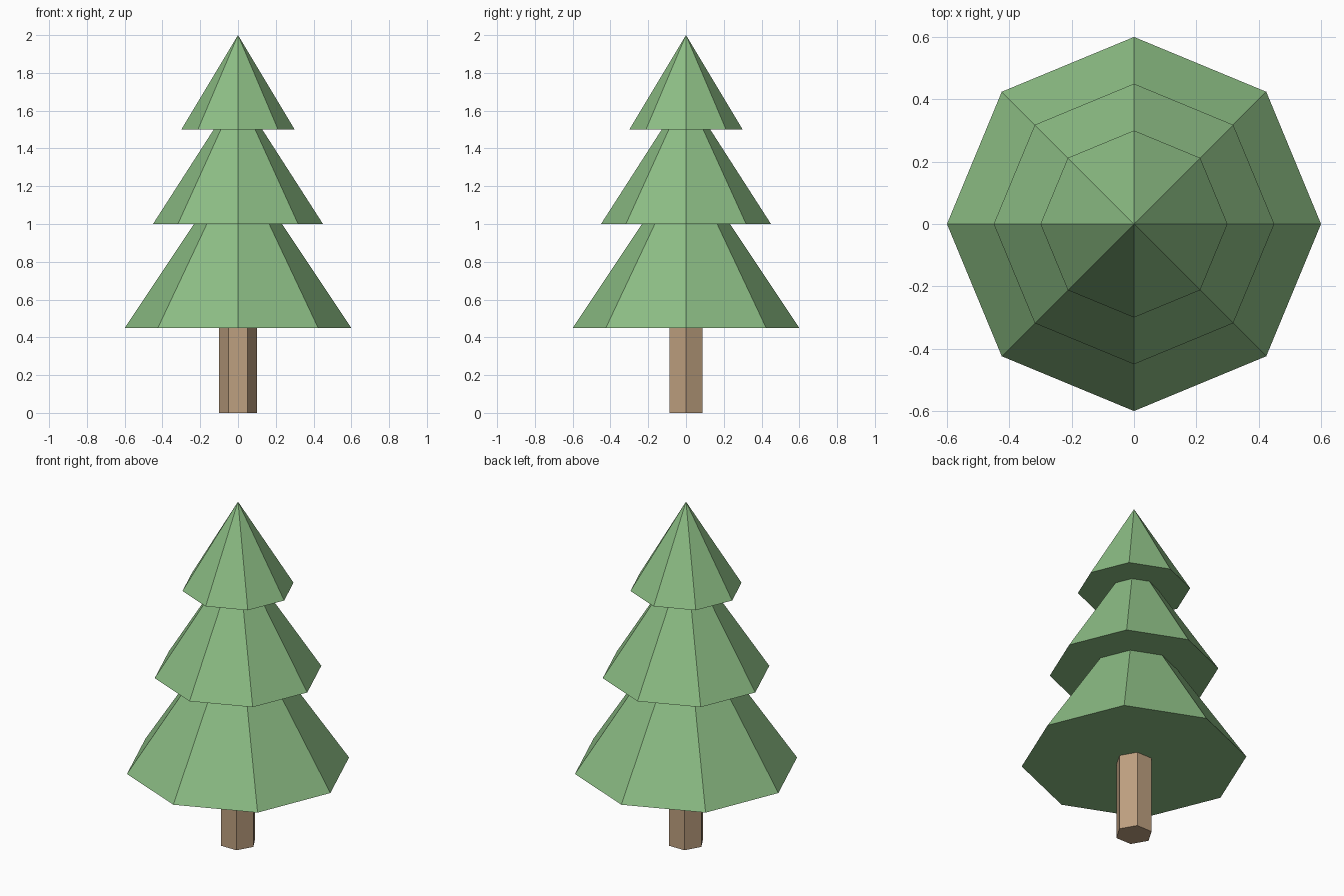
import bpy
import bmesh
import math
from mathutils import Matrix

if "Cube" in bpy.data.objects:
    bpy.data.objects.remove(bpy.data.objects["Cube"])


def material(name, color):
    mat = bpy.data.materials.new(name)
    mat.diffuse_color = (*color, 1.0)
    mat.use_nodes = True
    mat.node_tree.nodes["Principled BSDF"].inputs["Base Color"].default_value = mat.diffuse_color
    return mat


def frustum(name, sides, r_bottom, r_top, z0, z1, mat):
    """Flat-shaded cone or prism with a corner on the +x axis."""
    bm = bmesh.new()
    ring = [(math.cos(i * math.tau / sides), math.sin(i * math.tau / sides))
            for i in range(sides)]
    low = [bm.verts.new((r_bottom * x, r_bottom * y, z0)) for x, y in ring]
    bm.faces.new(low[::-1])
    if r_top:
        high = [bm.verts.new((r_top * x, r_top * y, z1)) for x, y in ring]
        bm.faces.new(high)
    else:
        tip = bm.verts.new((0, 0, z1))
    for i in range(sides):
        j = (i + 1) % sides
        if r_top:
            bm.faces.new((low[i], low[j], high[j], high[i]))
        else:
            bm.faces.new((low[i], low[j], tip))
    mesh = bpy.data.meshes.new(name)
    bm.to_mesh(mesh)
    bm.free()
    mesh.materials.append(mat)
    obj = bpy.data.objects.new(name, mesh)
    bpy.context.collection.objects.link(obj)
    return obj


green = material("leaf green", (0.262, 0.509, 0.231))
brown = material("bark brown", (0.515, 0.352, 0.216))

# Six-sided trunk, sunk slightly into the foliage
frustum("trunk", 6, 0.1, 0.1, 0.0, 0.5, brown)

# Three stacked eight-sided foliage cones
for name, radius, base, tip in (("lower_foliage", 0.60, 0.45, 1.35),
                                ("middle_foliage", 0.45, 1.00, 1.70),
                                ("upper_foliage", 0.30, 1.50, 2.00)):
    frustum(name, 8, radius, 0, base, tip, green)
